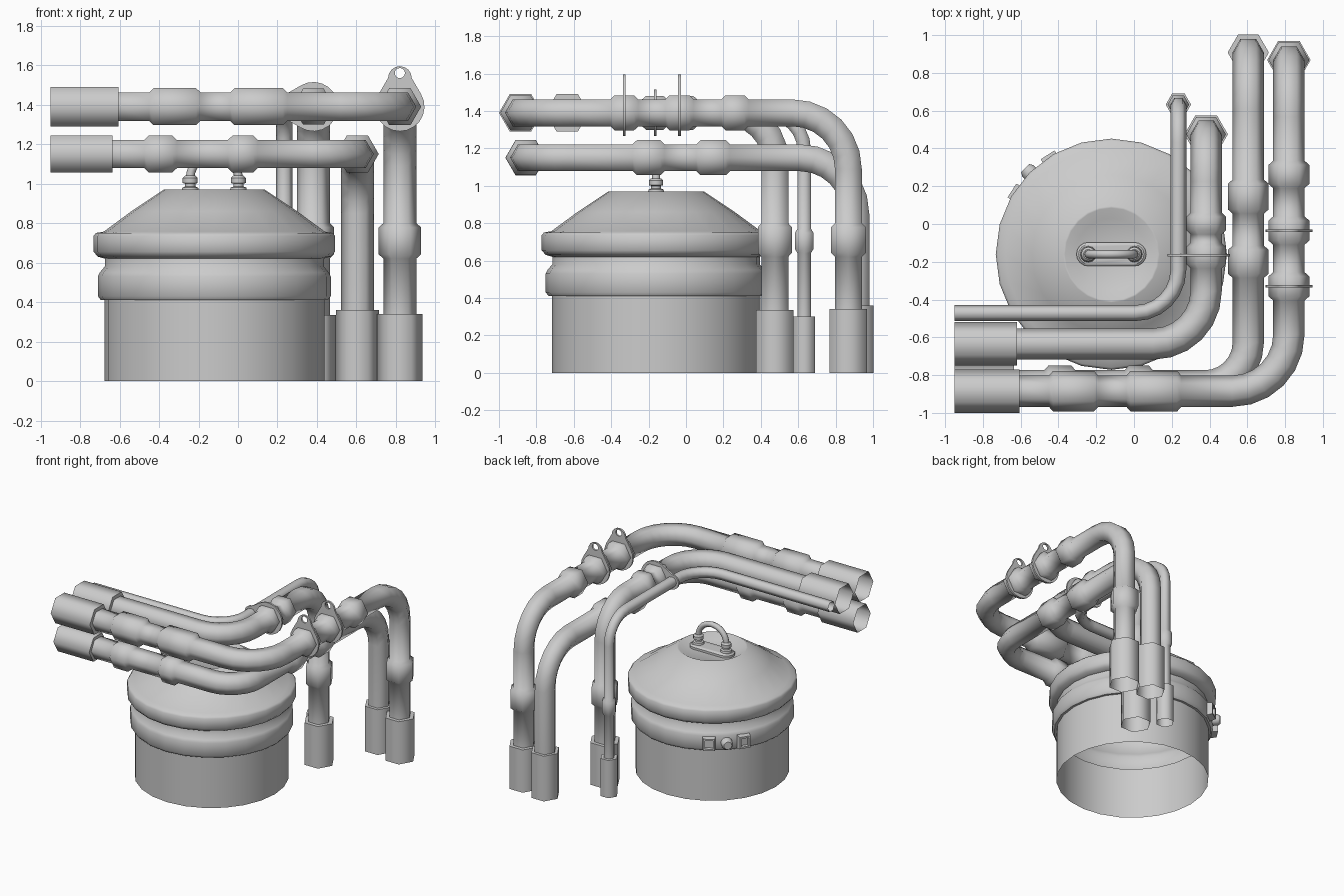
import bpy, bmesh, math
from mathutils import Vector, Matrix

if "Cube" in bpy.data.objects:
    bpy.data.objects.remove(bpy.data.objects["Cube"])

CX, CY = -0.12, -0.16          # tank axis


def finish(name, bm, angle=40):
    bmesh.ops.recalc_face_normals(bm, faces=bm.faces)
    me = bpy.data.meshes.new(name)
    bm.to_mesh(me)
    bm.free()
    ob = bpy.data.objects.new(name, me)
    bpy.context.collection.objects.link(ob)
    smooth(ob, angle)
    return ob


def smooth(ob, angle):
    bpy.ops.object.select_all(action='DESELECT')
    ob.select_set(True)
    bpy.context.view_layer.objects.active = ob
    bpy.ops.object.shade_smooth_by_angle(angle=math.radians(angle))


def skin(bm, rings):
    for a, b in zip(rings, rings[1:]):
        n = len(a)
        for i in range(n):
            bm.faces.new((a[i], a[(i + 1) % n], b[(i + 1) % n], b[i]))


def lathe(name, profile, x, y, n=24, cap_end=True, cap_start=False, angle=40):
    bm = bmesh.new()
    rings = [[bm.verts.new((x + r * math.cos(math.tau * i / n), y + r * math.sin(math.tau * i / n), z))
              for i in range(n)] for r, z in profile]
    skin(bm, rings)
    if cap_end:
        bm.faces.new(rings[-1])
    if cap_start:
        bm.faces.new(rings[0])
    return finish(name, bm, angle)


def sweep(name, stations, n=6, angle=65):
    """stations: (centre, tangent, side, radius)"""
    bm = bmesh.new()
    rings = []
    for p, t, s, r in stations:
        u = t.cross(s)
        rings.append([bm.verts.new(p + (s * math.cos(math.tau * i / n) + u * math.sin(math.tau * i / n)) * r)
                      for i in range(n)])
    skin(bm, rings)
    return finish(name, bm, angle)


def fittings(spans, r, big):
    """Coupling swellings along a straight leg, as (coordinate, radius)."""
    out = []
    for a, b in spans:
        d = math.copysign(0.022, b - a)
        out += [(a, r), (a + d, big), (b - d, big), (b, r)]
    return out


def pipe(name, y0, z, x1, y1, bend1, bend2, r, big, end, start_len, end_z, xs, ys, zs, start_big=True):
    X, Y, Z = Vector((1, 0, 0)), Vector((0, 1, 0)), Vector((0, 0, 1))
    st = []
    # leg along x, with a sleeve at the free end
    xl = [(-0.95, end), (start_len, end), (start_len, r)] if start_big else [(-0.95, r)]
    for x, q in xl + fittings(xs, r, big):
        st.append((Vector((x, y0, z)), X, -Y, q))
    # flat bend towards the back
    for i in range(7):
        a = math.pi / 2 * i / 6
        c, s = math.cos(a), math.sin(a)
        st.append((Vector((x1 - bend1 + bend1 * s, y0 + bend1 - bend1 * c, z)), X * c + Y * s, X * s - Y * c, r))
    # leg along y
    for y, q in fittings(ys, r, big):
        st.append((Vector((x1, y, z)), Y, X, q))
    # bend downwards
    for i in range(7):
        a = math.pi / 2 * i / 6
        c, s = math.cos(a), math.sin(a)
        st.append((Vector((x1, y1 - bend2 + bend2 * s, z - bend2 + bend2 * c)), Y * c - Z * s, X, r))
    # leg to the ground with sleeve
    for h, q in fittings(zs, r, big) + [(end_z, r), (end_z, end), (0, end)]:
        st.append((Vector((x1, y1, h)), -Z, X, q))
    return sweep(name, st)


def flange(name, loc, ear_turn, hole_at, hole_r):
    """Thin plate with one ear, standing in the xz plane."""
    pts = []
    for i in range(15):
        a = math.radians(90 + 58 + 244 * i / 14)
        pts.append((0.125 * math.cos(a), 0.125 * math.sin(a)))
    for i in range(9):
        a = math.pi * i / 8
        pts.append((0.06 * math.cos(a), 0.145 + 0.06 * math.sin(a)))
    hole = [(hole_r * math.cos(math.tau * i / 12), hole_at + hole_r * math.sin(math.tau * i / 12)) for i in range(12)]
    cu = bpy.data.curves.new(name, 'CURVE')
    cu.dimensions = '2D'
    cu.fill_mode = 'BOTH'
    cu.extrude = 0.007
    for loop in (pts, hole):
        sp = cu.splines.new('POLY')
        sp.points.add(len(loop) - 1)
        for p, (x, y) in zip(sp.points, loop):
            p.co = (x, y, 0, 1)
        sp.use_cyclic_u = True
    ob = bpy.data.objects.new(name, cu)
    bpy.context.collection.objects.link(ob)
    ob.matrix_world = (Matrix.Translation(loc) @ Matrix.Rotation(ear_turn, 4, 'Y')
                       @ Matrix.Rotation(math.pi / 2, 4, 'X'))
    bpy.ops.object.select_all(action='DESELECT')
    ob.select_set(True)
    bpy.context.view_layer.objects.active = ob
    bpy.ops.object.convert(target='MESH')
    smooth(bpy.context.object, 35)


# Tank body (open below) and lid
lathe("tank_body", [(0.557, 0), (0.557, 0.41), (0.575, 0.41), (0.59, 0.43), (0.59, 0.53), (0.58, 0.55),
                    (0.555, 0.58), (0.555, 0.64)], CX, CY, cap_end=False, angle=50)
lathe("tank_lid", [(0.555, 0.62), (0.59, 0.63), (0.612, 0.655), (0.612, 0.735), (0.6, 0.75), (0.56, 0.757),
                   (0.42, 0.86), (0.255, 0.97), (0.245, 0.97), (0.19, 0.938)], CX, CY, angle=50)

# Lid handle: rounded plate, two posts, arched rod
bm = bmesh.new()
rings = []
for inset, z in ((0, 0.93), (0, 0.955), (0.012, 0.965)):
    ring = []
    for side in (1, -1):
        for i in range(9):
            a = -math.pi / 2 + math.pi * i / 8 + (0 if side > 0 else math.pi)
            ring.append(bm.verts.new((CX + side * 0.122 + (0.063 - inset) * math.cos(a),
                                      CY + (0.063 - inset) * math.sin(a), z)))
    rings.append(ring)
skin(bm, rings)
bm.faces.new(rings[-1])
finish("handle_plate", bm)
for k, side in (("left", -1), ("right", 1)):
    lathe("handle_post_" + k, [(0.045, 0.955), (0.04, 0.98), (0.026, 0.985), (0.026, 1.0), (0.038, 1.003),
                               (0.038, 1.028), (0.026, 1.04)], CX + side * 0.122, CY, n=12)
st = []
for i in range(15):
    a = math.pi * (1 - i / 14)
    t = Vector((math.sin(a), 0, -math.cos(a)))
    st.append((Vector((CX + 0.122 * math.cos(a), CY, 1.03 + 0.115 * math.sin(a))), t, Vector((0, 1, 0)), 0.022))
sweep("handle_rod", st, n=8)

# Latch on the back left of the body: two hollow brackets and a knob
turn = Matrix.Translation((CX, CY, 0.475)) @ Matrix.Rotation(math.radians(135), 4, 'Z')
for k, side in (("a", -1), ("b", 1)):
    bm = bmesh.new()
    place = turn @ Matrix.Rotation(side * 0.215, 4, 'Z') @ Matrix.Translation((0.595, 0, 0))
    bmesh.ops.create_cube(bm, size=1, matrix=Matrix.Diagonal((0.06, 0.1, 0.11, 1)))
    bm.faces.ensure_lookup_table()
    front = max(bm.faces, key=lambda f: f.calc_center_median().x)
    for v in front.verts:
        v.co.y *= 0.85
        v.co.z *= 0.85
    bmesh.ops.inset_region(bm, faces=[front], thickness=0.02, depth=0)
    bmesh.ops.inset_region(bm, faces=[front], thickness=0.001, depth=-0.025)
    bm.transform(place)
    finish("latch_bracket_" + k, bm, 20)
knob = lathe("latch_knob", [(0.042, 0.57), (0.042, 0.625), (0.03, 0.645)], 0, 0, n=12)
knob.data.transform(turn @ Matrix.Rotation(math.pi / 2, 4, 'Y'))

# Pipes: six-sided tubes running left, round the corner, back and down
pipe("upper_outer_pipe", -0.885, 1.39, 0.82, 0.868, 0.3, 0.3, 0.083, 0.108, 0.115, -0.605, 0.34,
     [(-0.45, -0.19), (-0.04, 0.25)], [(-0.405, -0.255), (-0.11, 0.04), (0.19, 0.335)], [(0.8, 0.62)])
pipe("lower_outer_pipe", -0.857, 1.15, 0.605, 0.908, 0.23, 0.3, 0.083, 0.108, 0.109, -0.635, 0.36,
     [(-0.475, -0.31), (-0.05, 0.1)], [(-0.285, -0.115), (0.055, 0.235)], [])
pipe("inner_pipe", -0.635, 1.39, 0.382, 0.475, 0.28, 0.25, 0.083, 0.105, 0.115, -0.62, 0.335,
     [], [(-0.235, -0.1), (-0.055, 0.06)], [(0.8, 0.62)])
pipe("thin_pipe", -0.472, 1.39, 0.235, 0.632, 0.23, 0.2, 0.042, 0.057, 0.067, 0, 0.3,
     [], [], [(0.77, 0.64)], start_big=False)

# Eared flanges on the pipes
flange("front_flange", (0.82, -0.33, 1.39), 0, 0.17, 0.026)
flange("rear_flange", (0.82, -0.035, 1.39), 0, 0.17, 0.026)
flange("inner_flange", (0.382, -0.165, 1.39), -math.pi / 2, 0.147, 0.04)
